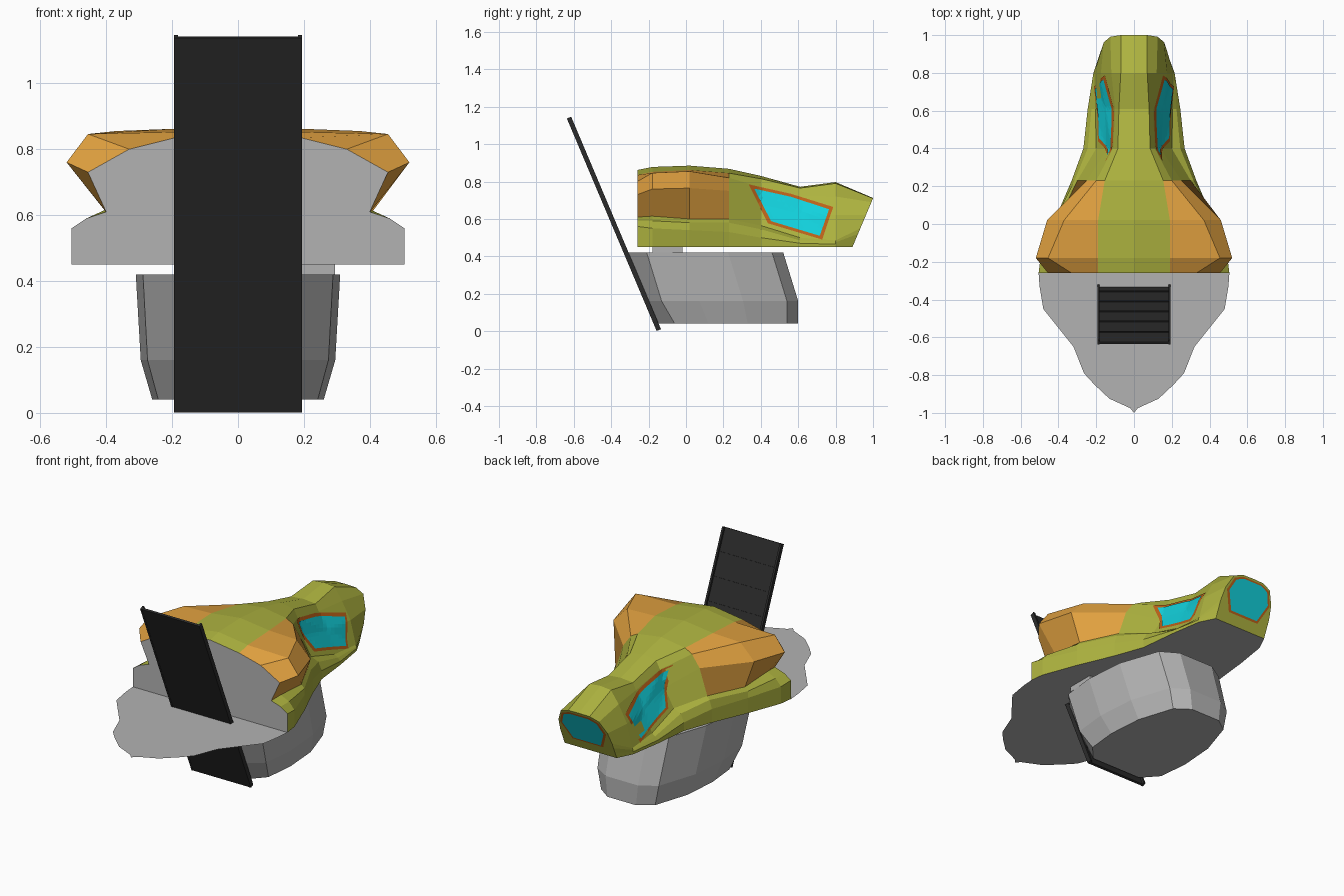
import bpy, bmesh
from mathutils import Vector
from mathutils.bvhtree import BVHTree

if "Cube" in bpy.data.objects:
    bpy.data.objects.remove(bpy.data.objects["Cube"])


def mat(name, col):
    m = bpy.data.materials.new(name)
    m.diffuse_color = (*col, 1)
    m.use_nodes = True
    m.node_tree.nodes["Principled BSDF"].inputs["Base Color"].default_value = m.diffuse_color
    return m


GREY = mat("light grey", (0.45, 0.45, 0.45))
GREEN = mat("olive green", (0.42, 0.45, 0.05))
ORANGE = mat("orange", (0.74, 0.35, 0.05))
TRIM = mat("dark orange trim", (0.50, 0.12, 0.01))
CYAN = mat("cyan glass", (0.006, 0.64, 0.72))
BLACK = mat("charcoal", (0.024, 0.024, 0.024))


def finish(bm, name, mats, fix=True):
    if fix:
        bmesh.ops.recalc_face_normals(bm, faces=bm.faces)
    me = bpy.data.meshes.new(name)
    bm.to_mesh(me)
    for m in mats:
        me.materials.append(m)
    ob = bpy.data.objects.new(name, me)
    bpy.context.collection.objects.link(ob)
    return ob


def loft(bm, rings, mat_rule=lambda i, j: 0):
    """Skin closed rings of equal length and cap both ends."""
    vs = [[bm.verts.new(p) for p in r] for r in rings]
    n = len(rings[0])
    for i in range(len(vs) - 1):
        for j in range(n):
            k = (j + 1) % n
            f = bm.faces.new((vs[i][j], vs[i][k], vs[i + 1][k], vs[i + 1][j]))
            f.material_index = mat_rule(i, j)
    return bm.faces.new(vs[0]), bm.faces.new(vs[-1])


def box(name, lo, hi, m):
    bm = bmesh.new()
    loft(bm, [[(lo[0], lo[1], z), (hi[0], lo[1], z), (hi[0], hi[1], z), (lo[0], hi[1], z)]
              for z in (lo[2], hi[2])])
    return finish(bm, name, [m])


def nose_y(z):
    return 0.89 + 0.423 * (z - 0.45)


# Upper body: half cross-sections (x, z) from roof centre down to the floor rim
sections = [
    (-0.26, [(0, .862), (.19, .835), (.33, .80), (.455, .73), (.40, .61), (.46, .59), (.505, .56), (.505, .45)]),
    (-0.18, [(0, .878), (.19, .852), (.455, .846), (.52, .76), (.405, .615), (.46, .59), (.495, .55), (.495, .45)]),
    (0.02, [(0, .885), (.19, .862), (.37, .855), (.46, .765), (.40, .60), (.42, .58), (.42, .54), (.42, .45)]),
    (0.23, [(0, .868), (.155, .845), (.20, .82), (.25, .75), (.30, .60), (.315, .58), (.33, .53), (.33, .45)]),
    (0.40, [(0, .83), (.085, .815), (.11, .77), (.14, .67), (.20, .565), (.245, .545), (.268, .50), (.268, .45)]),
    (0.61, [(0, .772), (.08, .765), (.10, .725), (.145, .63), (.205, .50), (.225, .485), (.245, .47), (.245, .45)]),
    (0.80, [(0, .797), (.07, .79), (.12, .72), (.175, .62), (.21, .485), (.215, .475), (.215, .465), (.215, .45)]),
    (None, [(0, .712), (.07, .71), (.125, .69), (.16, .62), (.17, .55), (.17, .52), (.17, .485), (.17, .45)]),
]
rings = []
for y, half in sections:
    pts = half + [(-x, z) for x, z in half[:0:-1]]
    rings.append([(x, nose_y(z) if y is None else y, z) for x, z in pts])


def body_colour(i, j):
    s = min(j, 14 - j)              # strip counted from the roof centre
    if s == 7:
        return 1                    # flat underside
    return 2 if i < 3 and 1 <= s <= 3 else 0


bm = bmesh.new()
wall, nose = loft(bm, rings, body_colour)
wall.material_index = 1
bmesh.ops.recalc_face_normals(bm, faces=bm.faces)
tree = BVHTree.FromBMesh(bm)
finish(bm, "upper_body", [GREEN, GREY, ORANGE])


# Side windows: outlines (y, z) projected onto the body, trim plate below glass
def side_window(name, outline, side, lift, m):
    b = bmesh.new()
    b.faces.new([b.verts.new((0, y, z)) for y, z in outline])
    bmesh.ops.triangulate(b, faces=b.faces)
    bmesh.ops.subdivide_edges(b, edges=b.edges, cuts=7, use_grid_fill=True)
    for v in b.verts:
        hit = tree.ray_cast(Vector((2, v.co.y, v.co.z)), Vector((-1, 0, 0)))[0]
        v.co.x = ((hit.x if hit else 0.1) + lift) * side
    b.normal_update()
    if sum(f.normal.x for f in b.faces) * side < 0:
        bmesh.ops.reverse_faces(b, faces=b.faces)
    finish(b, name, [m], False)


trim = [(.335, .785), (.56, .735), (.787, .664), (.728, .49), (.438, .577), (.42, .65)]
glass = [(.365, .762), (.56, .719), (.765, .652), (.715, .51), (.455, .588), (.437, .658)]
for side, tag in ((1, "right"), (-1, "left")):
    side_window("window_trim_" + tag, trim, side, 0.004, TRIM)
    side_window("window_glass_" + tag, glass, side, 0.008, CYAN)

# Nose window on the slanted end face
for name, grow, lift, m in (("nose_trim", 1.0, 0.003, TRIM), ("nose_glass", 0.9, 0.006, CYAN)):
    half = [(.065, .70), (.12, .68), (.15, .61), (.10, .505)]
    pts = [(x * grow, .605 + (z - .605) * grow) for x, z in half]
    pts += [(-x, z) for x, z in pts[::-1]]
    b = bmesh.new()
    f = b.faces.new([b.verts.new((x, nose_y(z) + lift, z)) for x, z in pts])
    f.normal_update()
    if f.normal.y < 0:
        f.normal_flip()
    finish(b, name, [m], False)

# Flat apron in front of the body
half = [(.505, -.26), (.50, -.33), (.48, -.45), (.36, -.60), (.32, -.65), (.265, -.79),
        (.21, -.85), (.13, -.925), (.02, -.975), (0, -1.0)]
bm = bmesh.new()
f = bm.faces.new([bm.verts.new((x, y, .45)) for x, y in half + [(-x, y) for x, y in half[-2::-1]]])
f.normal_update()
if f.normal.z < 0:
    f.normal_flip()
finish(bm, "front_apron", [GREY], False)

# Lower hull: faceted tub; each level is (z, half width, front y, front corner y, rear corner y, rear y)
rings = []
for z, w, f0, f1, b1, b0 in ((.04, .26, -.15, -.06, .54, .60), (.16, .295, -.20, -.13, .54, .60),
                             (.42, .31, -.31, -.21, .46, .52)):
    half = [(.62 * w, f0), (.93 * w, f1), (w, f1 + .3 * (b1 - f1)), (.94 * w, f1 + .65 * (b1 - f1)),
            (.68 * w, b1), (.36 * w, b0)]
    rings.append([(x, y, z) for x, y in half + [(-x, y) for x, y in half[::-1]]])
bm = bmesh.new()
loft(bm, rings)
finish(bm, "lower_hull", [GREY])

# Post between hull and body
box("support_post", (.10, -.18, .42), (.295, -.02, .45), GREY)

# Boarding ramp: leaning slab with side rails and treads on the upper face
foot, top = Vector((0, -.145, .006)), Vector((0, -.625, 1.142))
along = (top - foot).normalized()
out = Vector((0, along.z, -along.y))   # faces rear and up


def ramp_bar(name, x0, x1, s0, s1, d0, d1):
    b = bmesh.new()
    loft(b, [[Vector((x, 0, 0)) + foot + along * s + out * d for x, d in
              ((x0, d0), (x1, d0), (x1, d1), (x0, d1))] for s in (s0, s1)])
    finish(b, name, [BLACK])


length = (top - foot).length
ramp_bar("ramp_slab", -.19, .19, 0, length, -.012, 0)
for side, tag in ((1, "right"), (-1, "left")):
    x = sorted((.182 * side, .194 * side))
    ramp_bar("ramp_rail_" + tag, x[0], x[1], 0, length, -.013, .012)
for i in range(1, 9):
    s = length * i / 9
    ramp_bar("ramp_tread_%d" % i, -.182, .182, s - .004, s + .004, 0, .005)
